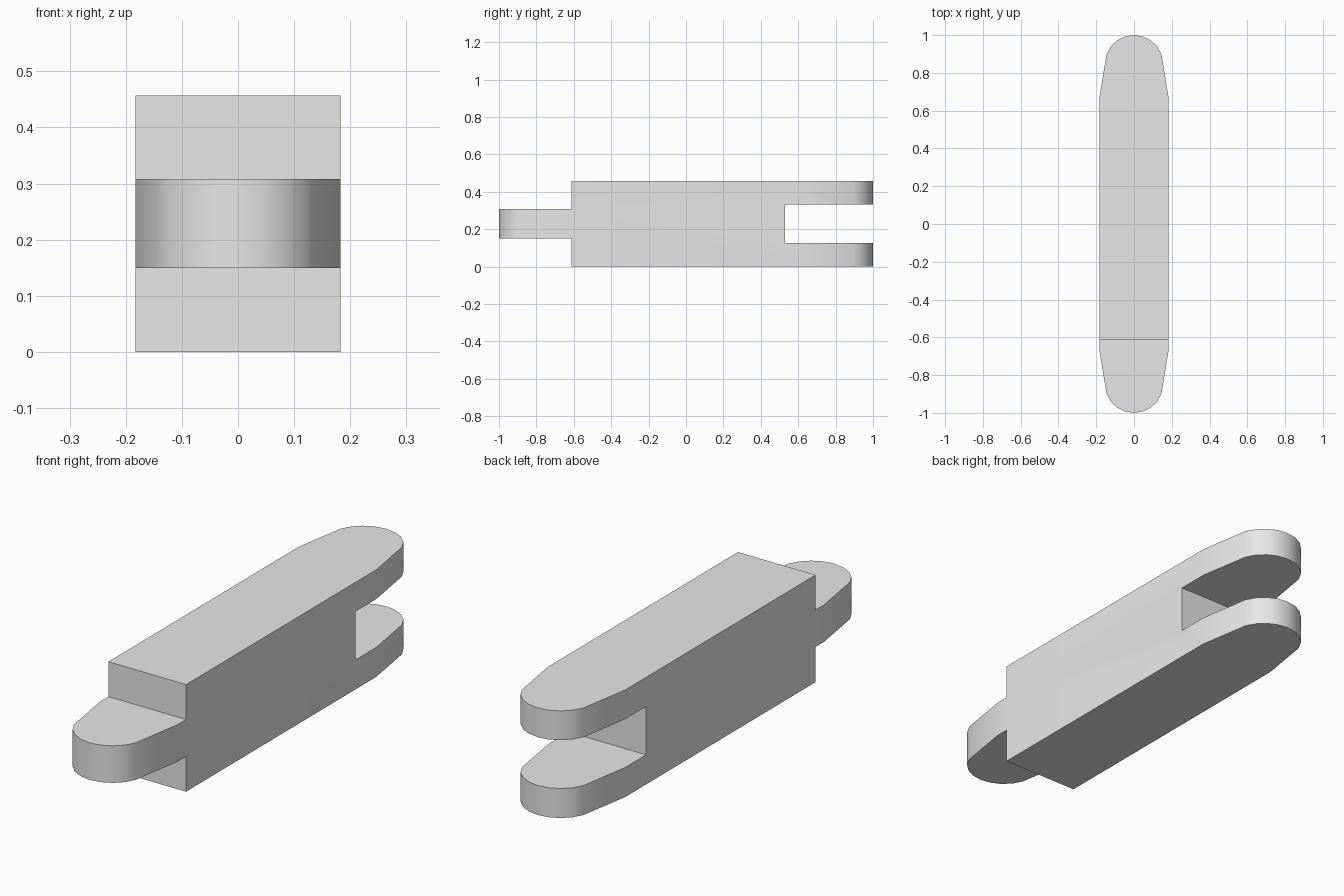
import bpy, bmesh, math

cube = bpy.data.objects.get("Cube")
if cube:
    bpy.data.objects.remove(cube, do_unlink=True)

HEIGHT = 0.457
HALF_WIDTH = 0.183
RADIUS = 0.155          # rounded nose at both ends
SEGMENTS = 8

grey = bpy.data.materials.new("light grey")
grey.use_nodes = True
colour = (0.8, 0.8, 0.8, 1)
grey.diffuse_color = colour
grey.node_tree.nodes["Principled BSDF"].inputs["Base Color"].default_value = colour


def link_mesh(name, bm):
    mesh = bpy.data.meshes.new(name)
    bm.normal_update()
    bm.to_mesh(mesh)
    bm.free()
    obj = bpy.data.objects.new(name, mesh)
    bpy.context.collection.objects.link(obj)
    return obj


def box(name, y, z):
    """Box wider than the bar, spanning the y and z ranges."""
    bm = bmesh.new()
    bmesh.ops.create_cube(bm, size=1)
    for v in bm.verts:
        v.co.x *= 1
        v.co.y = y[v.co.y > 0]
        v.co.z = z[v.co.z > 0]
    return link_mesh(name, bm)


# Plan outline: straight sides, slight taper, rounded nose; mirrored for the front
back = [(HALF_WIDTH, 0.67)]
for i in range(SEGMENTS + 1):
    a = math.radians(20 + 140 * i / SEGMENTS)
    back.append((RADIUS * math.cos(a), 1 - RADIUS + RADIUS * math.sin(a)))
back.append((-HALF_WIDTH, 0.67))
outline = back + [(-x, -y) for x, y in back]

# Bar body
bm = bmesh.new()
base = bm.faces.new([bm.verts.new((x, y, 0)) for x, y in outline])
top = bmesh.ops.extrude_face_region(bm, geom=[base])["geom"]
for v in top:
    if isinstance(v, bmesh.types.BMVert):
        v.co.z = HEIGHT
bmesh.ops.recalc_face_normals(bm, faces=bm.faces)
bar = link_mesh("link_bar", bm)
bar.data.materials.append(grey)

# Fork slot at the back, and steps above and below the front tongue
cutters = [
    box("fork_slot_cutter", (0.53, 1.2), (0.126, 0.332)),
    box("upper_step_cutter", (-1.2, -0.612), (0.308, 0.7)),
    box("lower_step_cutter", (-1.2, -0.612), (-0.3, 0.15)),
]
bpy.ops.object.select_all(action="DESELECT")
bar.select_set(True)
bpy.context.view_layer.objects.active = bar
for cutter in cutters:
    cutter.hide_render = True
    mod = bar.modifiers.new("cut", "BOOLEAN")
    mod.operation = "DIFFERENCE"
    mod.solver = "EXACT"
    mod.object = cutter
    bpy.ops.object.modifier_apply(modifier=mod.name)
    bpy.data.objects.remove(cutter, do_unlink=True)

bpy.ops.object.shade_smooth_by_angle(angle=math.radians(30))
